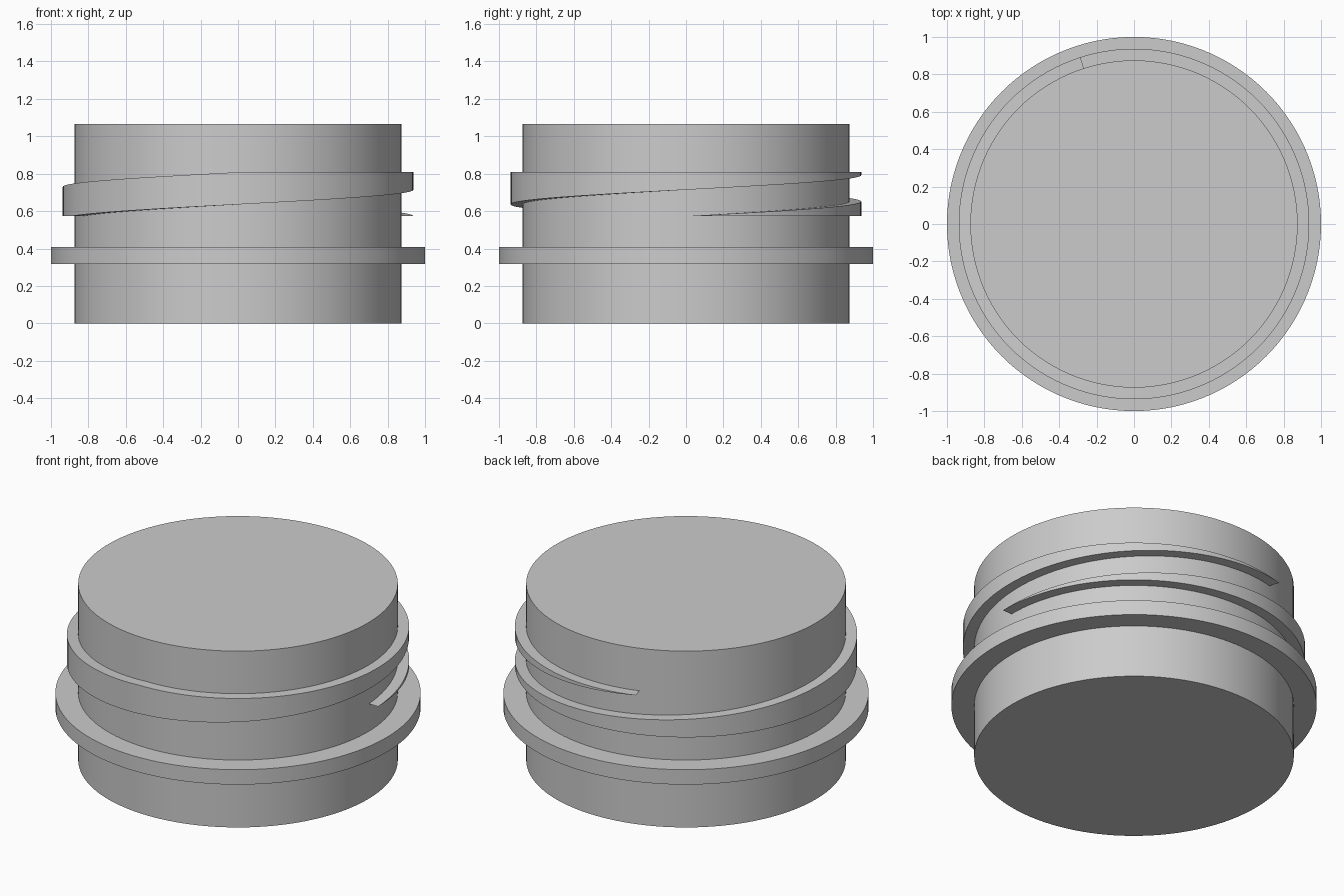
import bpy
import bmesh
from math import sin, cos, radians

cube = bpy.data.objects.get("Cube")
if cube:
    bpy.data.objects.remove(cube, do_unlink=True)

SEGMENTS = 120
NECK_RADIUS = 0.875

# Single plain material
grey = bpy.data.materials.new("light grey")
grey.use_nodes = True
colour = (0.6, 0.6, 0.6, 1)
grey.diffuse_color = colour
grey.node_tree.nodes["Principled BSDF"].inputs["Base Color"].default_value = colour


def finish(obj):
    obj.data.materials.append(grey)
    bpy.ops.object.select_all(action="DESELECT")
    obj.select_set(True)
    bpy.context.view_layer.objects.active = obj
    bpy.ops.object.shade_smooth_by_angle(angle=radians(30))


def disc(name, radius, bottom, top):
    bpy.ops.mesh.primitive_cylinder_add(
        vertices=SEGMENTS, radius=radius, depth=top - bottom,
        location=(0, 0, (bottom + top) / 2))
    obj = bpy.context.object
    obj.name = name
    finish(obj)


# Neck and the collar around it
disc("neck", NECK_RADIUS, 0, 1.065)
disc("collar", 1.0, 0.317, 0.407)


# Screw thread: a rising band cut off flat at its bottom and top limits
def screw_thread(name, inner, outer, low, high, rise_angle, lag):
    def height(angle):
        t = min(max(angle / rise_angle, 0), 1)
        return low + (high - low) * t

    bm = bmesh.new()
    previous = None
    for angle in range(0, rise_angle + lag + 1, 3):
        a = radians(angle)
        z_top, z_bottom = height(angle), height(angle - lag)
        section = [bm.verts.new((r * cos(a), r * sin(a), z)) for r, z in (
            (inner, z_bottom), (outer, z_bottom), (outer, z_top), (inner, z_top))]
        if previous:
            for i in range(4):
                j = (i + 1) % 4
                bm.faces.new((previous[i], previous[j], section[j], section[i]))
        previous = section
    # Both tips taper to nothing
    bmesh.ops.remove_doubles(bm, verts=bm.verts, dist=0.00001)
    bmesh.ops.recalc_face_normals(bm, faces=bm.faces)
    mesh = bpy.data.meshes.new(name)
    bm.to_mesh(mesh)
    bm.free()
    obj = bpy.data.objects.new(name, mesh)
    bpy.context.collection.objects.link(obj)
    finish(obj)


screw_thread("screw_thread", NECK_RADIUS - 0.01, 0.937, 0.573, 0.808, 270, 198)
